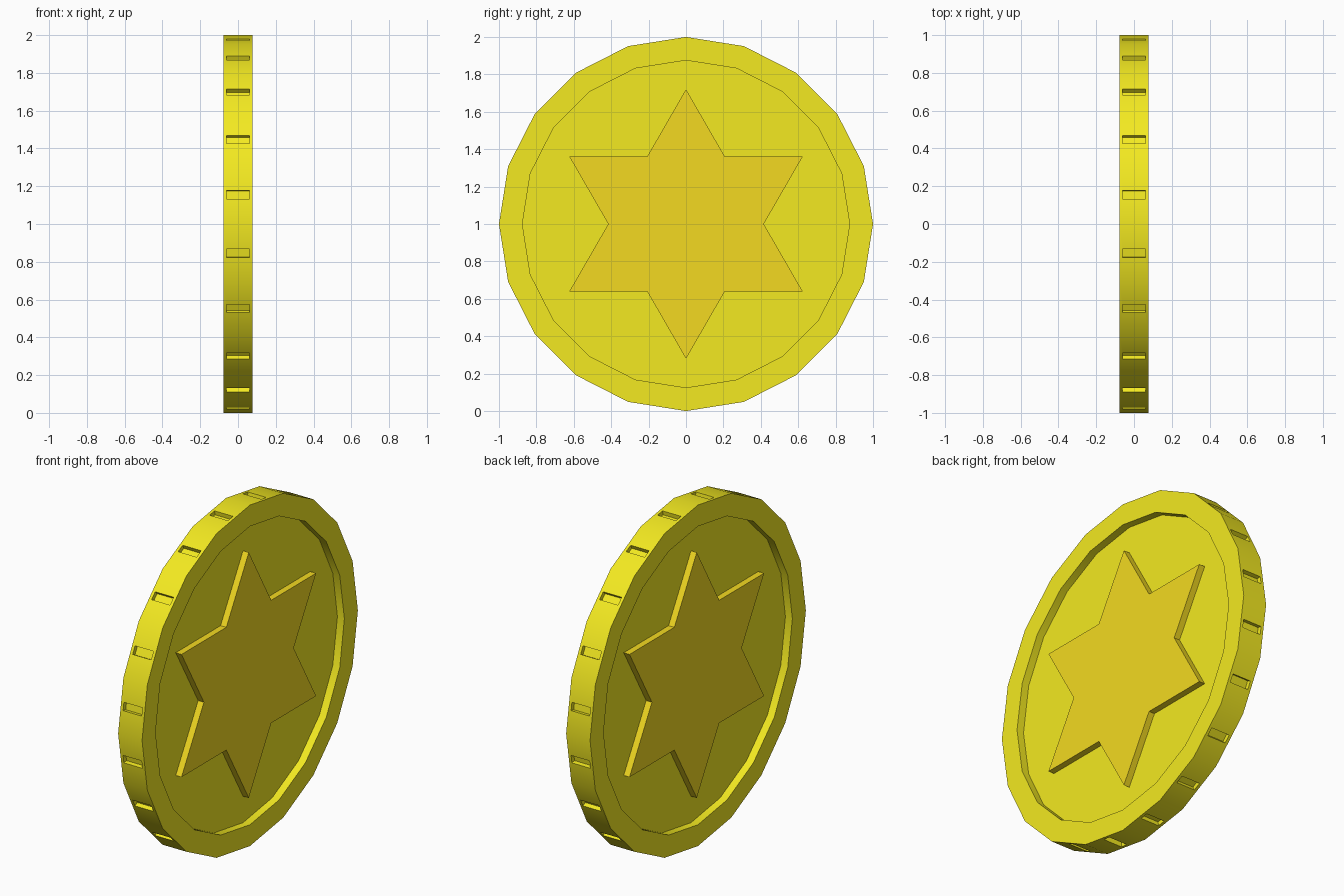
import bpy, bmesh
from math import sin, cos, pi, sqrt, radians
from mathutils import Matrix, Vector

if "Cube" in bpy.data.objects:
    bpy.data.objects.remove(bpy.data.objects["Cube"])

SIDES, HALF, RECESS, STAR_TOP = 20, 0.0775, 0.045, 0.07
CENTRE = Vector((0, 0, 1))


def material(name, color):
    m = bpy.data.materials.new(name)
    m.diffuse_color = (*color, 1)
    m.use_nodes = True
    m.node_tree.nodes["Principled BSDF"].inputs["Base Color"].default_value = m.diffuse_color
    return m


def finish(name, bm, mat):
    bmesh.ops.recalc_face_normals(bm, faces=bm.faces)
    mesh = bpy.data.meshes.new(name)
    bm.to_mesh(mesh)
    bm.free()
    mesh.materials.append(mat)
    ob = bpy.data.objects.new(name, mesh)
    bpy.context.collection.objects.link(ob)
    return ob


def prism(bm, points, x0, x1):
    """Extrude a closed (y, z) outline from x0 to x1."""
    face = bm.faces.new([bm.verts.new((x0, y, z)) for y, z in points])
    ext = bmesh.ops.extrude_face_region(bm, geom=[face])
    verts = [v for v in ext["geom"] if isinstance(v, bmesh.types.BMVert)]
    bmesh.ops.translate(bm, verts=verts, vec=(x1 - x0, 0, 0))
    bmesh.ops.recalc_face_normals(bm, faces=bm.faces)


def ring(count, radii):
    return [(radii[i % len(radii)] * sin(2 * pi * i / count),
             1 + radii[i % len(radii)] * cos(2 * pi * i / count)) for i in range(count)]


gold = material("gold", (0.90, 0.82, 0.015))
amber = material("amber", (0.90, 0.70, 0.015))

# Coin body with raised rim on both faces
bm = bmesh.new()
prism(bm, ring(SIDES, [1.0]), -HALF, HALF)
bm.normal_update()
caps = [f for f in bm.faces if abs(f.normal.x) > 0.9]
edge_faces = [f for f in bm.faces if abs(f.normal.x) < 0.1]
for cap in caps:
    side = 1 if cap.normal.x > 0 else -1
    bmesh.ops.inset_region(bm, faces=[cap], thickness=0.125 * cos(pi / SIDES), use_even_offset=True)
    floor = bmesh.ops.extrude_discrete_faces(bm, faces=[cap])["faces"][0]
    bmesh.ops.translate(bm, verts=floor.verts, vec=(-side * RECESS, 0, 0))

# Small slot sunk into every edge facet
for f in edge_faces:
    normal = f.normal.copy()
    tangent = normal.cross(Vector((1, 0, 0)))
    bmesh.ops.inset_individual(bm, faces=[f], thickness=0.0175, use_even_offset=True)
    mid = f.calc_center_median()
    for v in f.verts:
        t = (v.co - mid).dot(tangent)
        v.co += tangent * ((0.0235 if t > 0 else -0.0235) - t)
    floor = bmesh.ops.extrude_discrete_faces(bm, faces=[f])["faces"][0]
    bmesh.ops.translate(bm, verts=floor.verts, vec=-0.025 * normal)
coin = finish("coin_body", bm, gold)

# Six-pointed star raised on each face
for name, side in (("star_right", 1), ("star_left", -1)):
    bm = bmesh.new()
    prism(bm, ring(12, [0.72, 0.72 / sqrt(3)]), side * (HALF - RECESS), side * STAR_TOP)
    finish(name, bm, amber)

bpy.ops.object.select_all(action='DESELECT')
coin.select_set(True)
bpy.context.view_layer.objects.active = coin
bpy.ops.object.shade_smooth_by_angle(angle=radians(30))
